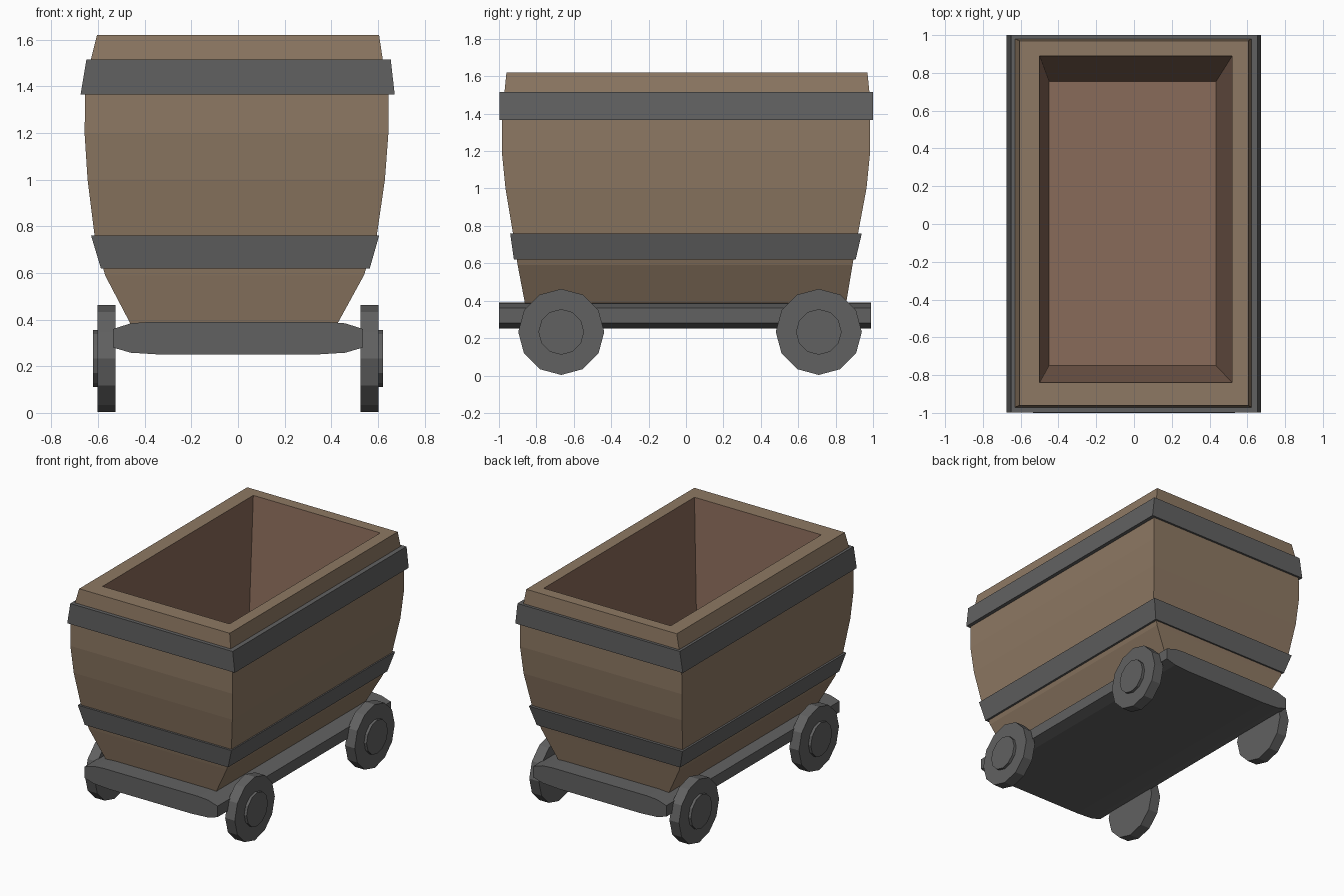
import bpy, bmesh, math
from mathutils import Matrix

if "Cube" in bpy.data.objects:
    bpy.data.objects.remove(bpy.data.objects["Cube"])


def material(name, color):
    m = bpy.data.materials.new(name)
    m.diffuse_color = (*color, 1)
    m.use_nodes = True
    m.node_tree.nodes["Principled BSDF"].inputs["Base Color"].default_value = m.diffuse_color
    return m


WOOD = material("wood", (0.27, 0.19, 0.125))
LINING = material("lining", (0.25, 0.145, 0.10))
METAL = material("metal", (0.12, 0.12, 0.12))


def finish(bm, name, *mats):
    bmesh.ops.recalc_face_normals(bm, faces=bm.faces)
    me = bpy.data.meshes.new(name)
    bm.to_mesh(me)
    bm.free()
    for m in mats:
        me.materials.append(m)
    ob = bpy.data.objects.new(name, me)
    bpy.context.collection.objects.link(ob)
    return ob


def loft(bm, levels, closed=False):
    """Skin rectangular rings given as (z, x0, x1, y0, y1)."""
    rings = [[bm.verts.new(p) for p in ((a, c, z), (b, c, z), (b, d, z), (a, d, z))]
             for z, a, b, c, d in levels]
    pairs = list(zip(rings, rings[1:]))
    if closed:
        pairs.append((rings[-1], rings[0]))
    for lo, hi in pairs:
        for i in range(4):
            j = (i + 1) % 4
            bm.faces.new((lo[i], lo[j], hi[j], hi[i]))
    if not closed:
        bm.faces.new(rings[0])
        bm.faces.new(rings[-1])
    return rings


# Bulging wooden tub: up the outside, over the rim, down to the inner floor
bm = bmesh.new()
rings = loft(bm, [
    (0.38, -0.46, 0.425, -0.86, 0.855),
    (0.59, -0.57, 0.54, -0.90, 0.89),
    (0.76, -0.615, 0.595, -0.925, 0.92),
    (1.00, -0.645, 0.63, -0.965, 0.965),
    (1.20, -0.658, 0.645, -0.985, 0.985),
    (1.37, -0.655, 0.645, -0.985, 0.985),
    (1.52, -0.63, 0.62, -0.97, 0.98),
    (1.62, -0.605, 0.605, -0.96, 0.97),
    (1.62, -0.50, 0.52, -0.84, 0.89),
    (0.48, -0.45, 0.435, -0.75, 0.755)])
inner = set(rings[-1]) | set(rings[-2])
for f in bm.faces:
    if set(f.verts) <= inner:
        f.material_index = 1
finish(bm, "tub", WOOD, LINING)

# Metal bands wrapped around the tub
for name, levels in {
    "upper_band": [(1.365, -0.675, 0.672, -0.997, 1.0), (1.515, -0.65, 0.655, -0.997, 1.0),
                   (1.515, -0.61, 0.60, -0.95, 0.95), (1.365, -0.63, 0.62, -0.95, 0.95)],
    "lower_band": [(0.62, -0.588, 0.565, -0.92, 0.907), (0.76, -0.63, 0.605, -0.94, 0.94),
                   (0.76, -0.59, 0.57, -0.90, 0.90), (0.62, -0.56, 0.535, -0.88, 0.87)],
}.items():
    bm = bmesh.new()
    loft(bm, levels, closed=True)
    finish(bm, name, METAL)

# Chassis: rounded cross-section extruded along the cart
half = [(0.33, 0.25), (0.46, 0.258), (0.535, 0.28), (0.535, 0.36), (0.46, 0.384), (0.38, 0.39)]
bm = bmesh.new()
outline = half + [(-x, z) for x, z in reversed(half)]
face = bm.faces.new([bm.verts.new((x, -1.0, z)) for x, z in outline])
ext = bmesh.ops.extrude_face_region(bm, geom=[face])["geom"]
bmesh.ops.translate(bm, vec=(0, 1.99, 0), verts=[v for v in ext if isinstance(v, bmesh.types.BMVert)])
finish(bm, "chassis", METAL)


def disc(bm, radius, x0, x1, y, segments=12):
    m = Matrix.Translation(((x0 + x1) / 2, y, 0.233)) @ Matrix.Rotation(math.pi / 2, 4, 'Y')
    bmesh.ops.create_cone(bm, cap_ends=True, segments=segments, radius1=radius,
                          radius2=radius, depth=abs(x1 - x0), matrix=m)


# Four wheels with raised hubs
for end, y in (("front", -0.667), ("back", 0.71)):
    for side, s in (("right", 1), ("left", -1)):
        bm = bmesh.new()
        disc(bm, 0.23, s * 0.525, s * 0.602, y)
        disc(bm, 0.122, s * 0.56, s * 0.622, y)
        finish(bm, f"{end}_{side}_wheel", METAL)
